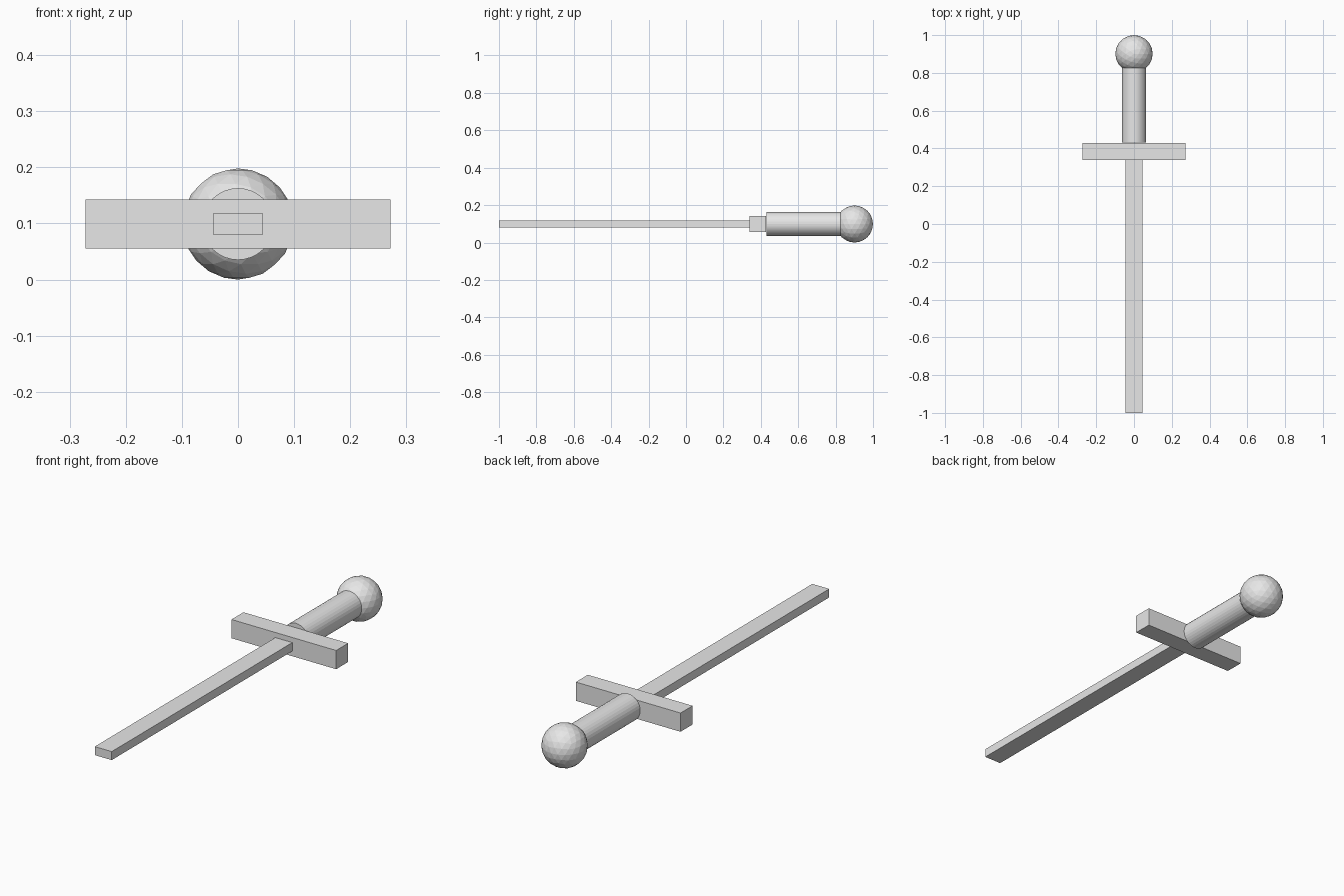
import bpy
from math import pi

cube = bpy.data.objects.get("Cube")
if cube:
    bpy.data.objects.remove(cube, do_unlink=True)

AXIS_Z = 0.099  # height of the sword's long axis

grey = bpy.data.materials.new("light_grey")
grey.use_nodes = True
grey.diffuse_color = (0.8, 0.8, 0.8, 1)
grey.node_tree.nodes["Principled BSDF"].inputs["Base Color"].default_value = (0.8, 0.8, 0.8, 1)


def finish(name):
    obj = bpy.context.object
    obj.name = obj.data.name = name
    obj.data.materials.append(grey)
    return obj


def bar(name, width, y0, y1, height):
    """Square-edged bar centred on the long axis, running from y0 to y1."""
    bpy.ops.mesh.primitive_cube_add(size=1, location=(0, (y0 + y1) / 2, AXIS_Z))
    bpy.context.object.scale = (width, y1 - y0, height)
    bpy.ops.object.transform_apply(location=False, rotation=False, scale=True)
    return finish(name)


# Blade and crossguard
bar("blade", 0.088, -1.0, 0.342, 0.04)
bar("crossguard", 0.544, 0.34, 0.429, 0.088)

# Round grip, running into the pommel
grip_start, grip_end = 0.431, 0.835
bpy.ops.mesh.primitive_cylinder_add(
    vertices=32, radius=0.064, depth=grip_end - grip_start,
    location=(0, (grip_start + grip_end) / 2, AXIS_Z), rotation=(pi / 2, 0, 0))
finish("grip")

# Faceted ball pommel
bpy.ops.mesh.primitive_ico_sphere_add(
    subdivisions=3, radius=AXIS_Z, location=(0, 1 - AXIS_Z, AXIS_Z))
finish("pommel")
